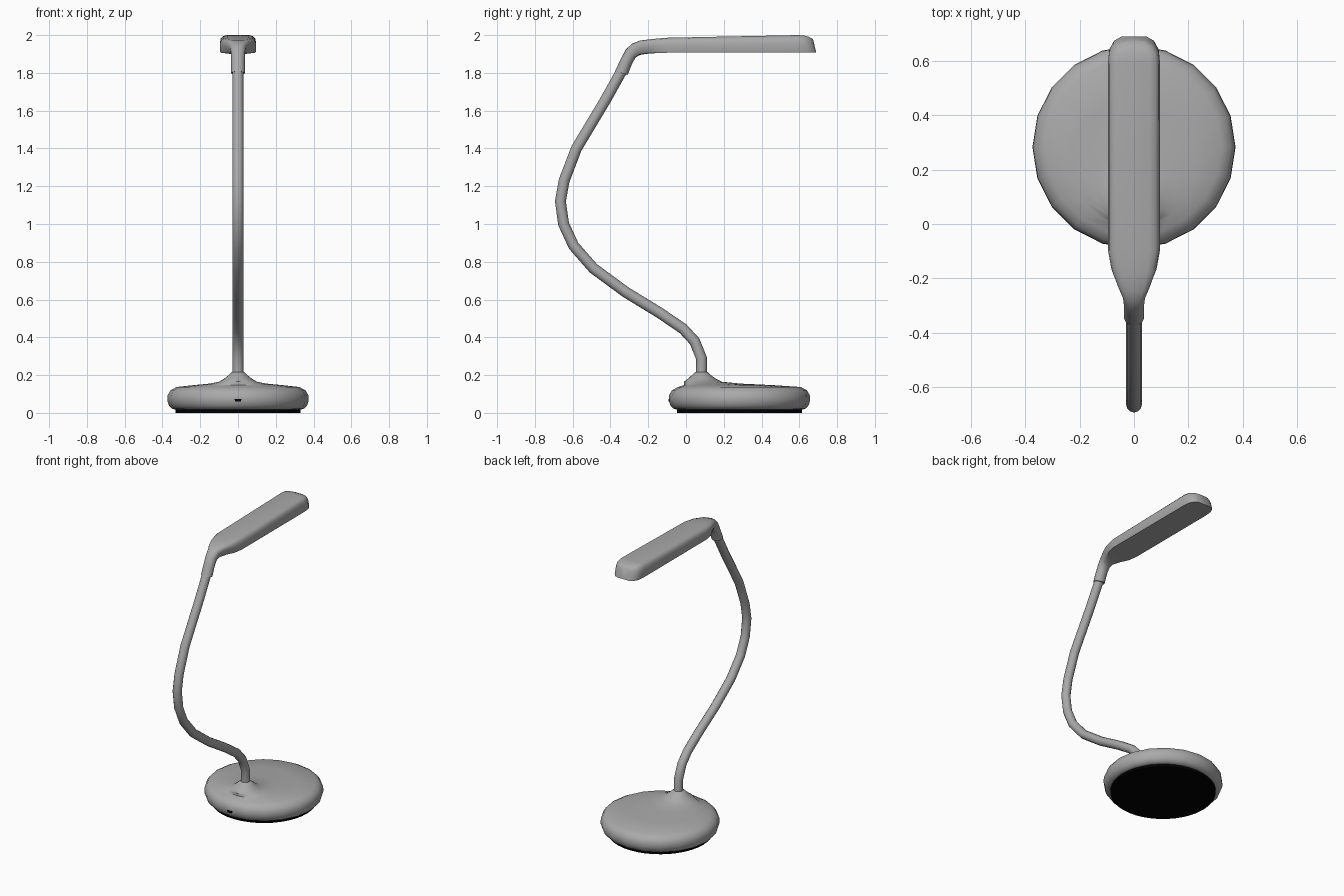
import bpy, bmesh, math
from mathutils import Vector

if "Cube" in bpy.data.objects:
    bpy.data.objects.remove(bpy.data.objects["Cube"])


def material(name, rgb):
    m = bpy.data.materials.new(name)
    m.diffuse_color = (*rgb, 1)
    m.use_nodes = True
    m.node_tree.nodes["Principled BSDF"].inputs["Base Color"].default_value = m.diffuse_color
    return m


GREY = material("grey plastic", (0.4, 0.4, 0.4))
BLACK = material("black rubber", (0.0, 0.0, 0.0))


def loft(name, rings, mat, angle=40):
    """Skin a list of closed rings of points and cap both ends."""
    bm = bmesh.new()
    loops = [[bm.verts.new(p) for p in ring] for ring in rings]
    n = len(loops[0])
    for a, b in zip(loops, loops[1:]):
        for i in range(n):
            j = (i + 1) % n
            bm.faces.new((a[i], a[j], b[j], b[i]))
    bm.faces.new(loops[0][::-1])
    bm.faces.new(loops[-1])
    bmesh.ops.recalc_face_normals(bm, faces=bm.faces)
    me = bpy.data.meshes.new(name)
    bm.to_mesh(me)
    bm.free()
    me.materials.append(mat)
    ob = bpy.data.objects.new(name, me)
    bpy.context.collection.objects.link(ob)
    bpy.ops.object.select_all(action='DESELECT')
    ob.select_set(True)
    bpy.context.view_layer.objects.active = ob
    bpy.ops.object.shade_smooth_by_angle(angle=math.radians(angle))
    return ob


def circle(cy, r, z, n=20):
    return [(r * math.cos(math.tau * i / n), cy + r * math.sin(math.tau * i / n), z)
            for i in range(n)]


# Base: round disc whose top rings slide back into an off-centre neck
C = 0.283
base = [(C, .335, .018), (C, .352, .024), (C, .366, .04), (C, .374, .065), (C, .372, .095),
        (C, .357, .12), (C, .325, .137), (.225, .235, .147), (.14, .15, .155),
        (.09, .1, .165), (.084, .075, .18), (.082, .05, .2), (.082, .033, .216)]
loft("base", [circle(*b) for b in base], GREY, 50)
loft("base_pad", [circle(C, .33, 0, 40), circle(C, .33, .02, 40)], BLACK)

# Charging socket: thin trapezoid plate on the front of the base
socket = [(-.014, .06), (.014, .06), (.02, .074), (-.02, .074)]
loft("charging_socket", [[(x, y, z) for x, z in socket] for y in (-.093, -.085)], BLACK)

# Bendy arm: tube swept along a path in the y-z plane
path = [Vector((0, y, z)) for y, z in [
    (.082, .2), (.082, .29), (.045, .38), (-.015, .445), (-.14, .53), (-.32, .64),
    (-.49, .765), (-.595, .885), (-.648, 1.0), (-.665, 1.12), (-.645, 1.23),
    (-.58, 1.4), (-.43, 1.65), (-.335, 1.82)]]
tube = []
for i, p in enumerate(path):
    d = (path[min(i + 1, len(path) - 1)] - path[max(i - 1, 0)]).normalized()
    side = Vector((1, 0, 0))
    up = d.cross(side)
    tube.append([p + .029 * (side * math.cos(a) + up * math.sin(a))
                 for a in [math.tau * k / 12 for k in range(12)]])
loft("bendy_arm", tube, GREY, 60)

# Lamp head: round sleeve that morphs into a flat-bottomed bar
FLAT = [(0, 0), (.97, 0), (1, .12), (1, .55), (.95, .8), (.83, .94), (.6, 1), (0, 1)]
ROUND = [(math.cos(a), .5 + .5 * math.sin(a))
         for a in [math.radians(-90 + 180 * k / 7) for k in range(8)]]


def section(bottom, top, w, t):
    half = [(f[0] * t + r[0] * (1 - t), f[1] * t + r[1] * (1 - t))
            for f, r in zip(FLAT, ROUND)]
    full = half + [(-u, v) for u, v in half[-2:0:-1]]
    b, tp = Vector((0, *bottom)), Vector((0, *top))
    return [b.lerp(tp, v) + Vector((u * w, 0, 0)) for u, v in full]


head = [  # bottom point, top point, half width, flatness
    ((-.308, 1.79), (-.376, 1.808), .037, 0),
    ((-.285, 1.85), (-.345, 1.875), .037, 0),
    ((-.268, 1.88), (-.318, 1.925), .038, .2),
    ((-.245, 1.895), (-.285, 1.955), .042, .5),
    ((-.2, 1.902), (-.245, 1.971), .06, .8),
    ((-.15, 1.905), (-.18, 1.979), .083, 1),
    ((-.09, 1.907), (-.1, 1.986), .096, 1),
    ((.59, 1.907), (.59, 2.0), .096, 1),
    ((.645, 1.907), (.625, 1.998), .091, 1),
    ((.675, 1.907), (.652, 1.99), .075, 1),
    ((.69, 1.907), (.672, 1.98), .048, 1)]
loft("lamp_head", [section(*h) for h in head], GREY, 50)
